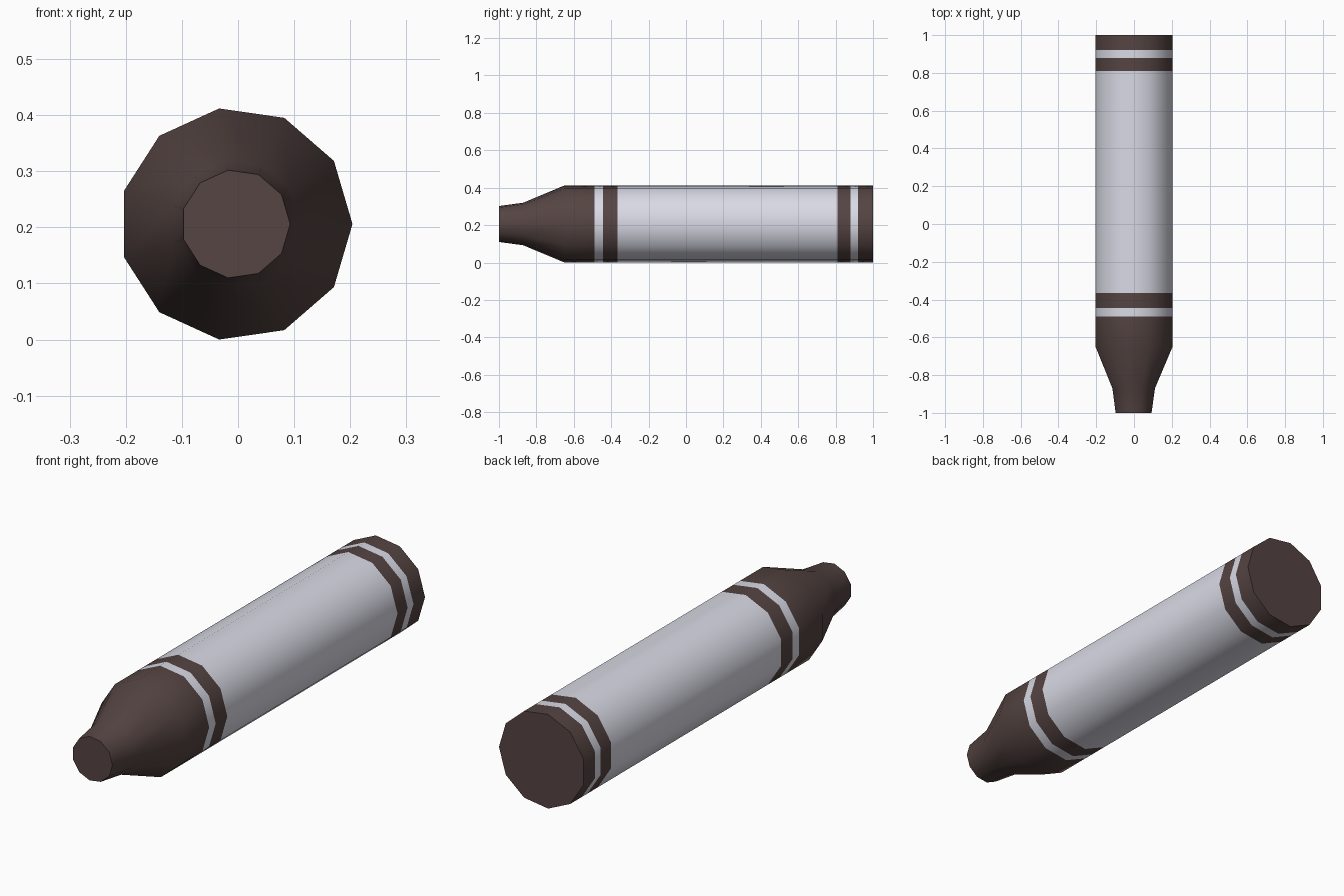
import bpy, bmesh, math

if "Cube" in bpy.data.objects:
    bpy.data.objects.remove(bpy.data.objects["Cube"])

SIDES = 11
CX, CZ = -0.004, 0.206


def material(name, rgb):
    m = bpy.data.materials.new(name)
    m.diffuse_color = (*rgb, 1)
    m.use_nodes = True
    m.node_tree.nodes["Principled BSDF"].inputs["Base Color"].default_value = m.diffuse_color
    return m


wax = material("dark brown", (0.089, 0.058, 0.054))
paper = material("pale grey", (0.70, 0.70, 0.79))

# Profile along y: (y, radius, colour of the section that follows)
profile = [
    (-1.00, 0.097, 0), (-0.87, 0.115, 0), (-0.65, 0.208, 0),   # tip and cone
    (-0.49, 0.208, 1), (-0.445, 0.208, 0), (-0.365, 0.208, 1),  # front stripes, sleeve
    (0.81, 0.208, 0), (0.88, 0.208, 1), (0.92, 0.208, 0),       # rear stripes
    (1.00, 0.208, 0),
]

bm = bmesh.new()
rings = []
for y, r, _ in profile:
    rings.append([bm.verts.new((CX + r * math.cos(2 * math.pi * i / SIDES), y,
                                CZ + r * math.sin(2 * math.pi * i / SIDES)))
                  for i in range(SIDES)])

# Side bands
for k in range(len(rings) - 1):
    a, b = rings[k], rings[k + 1]
    for i in range(SIDES):
        j = (i + 1) % SIDES
        f = bm.faces.new((a[i], a[j], b[j], b[i]))
        f.material_index = profile[k][2]

# End caps
bm.faces.new(rings[0])
bm.faces.new(rings[-1])
bmesh.ops.recalc_face_normals(bm, faces=bm.faces)

mesh = bpy.data.meshes.new("crayon_body")
bm.to_mesh(mesh)
bm.free()
mesh.materials.append(wax)
mesh.materials.append(paper)
body = bpy.data.objects.new("crayon_body", mesh)
bpy.context.collection.objects.link(body)

# Smooth sides, sharp cap edges
bpy.context.view_layer.objects.active = body
body.select_set(True)
bpy.ops.object.shade_smooth_by_angle(angle=math.radians(40))
